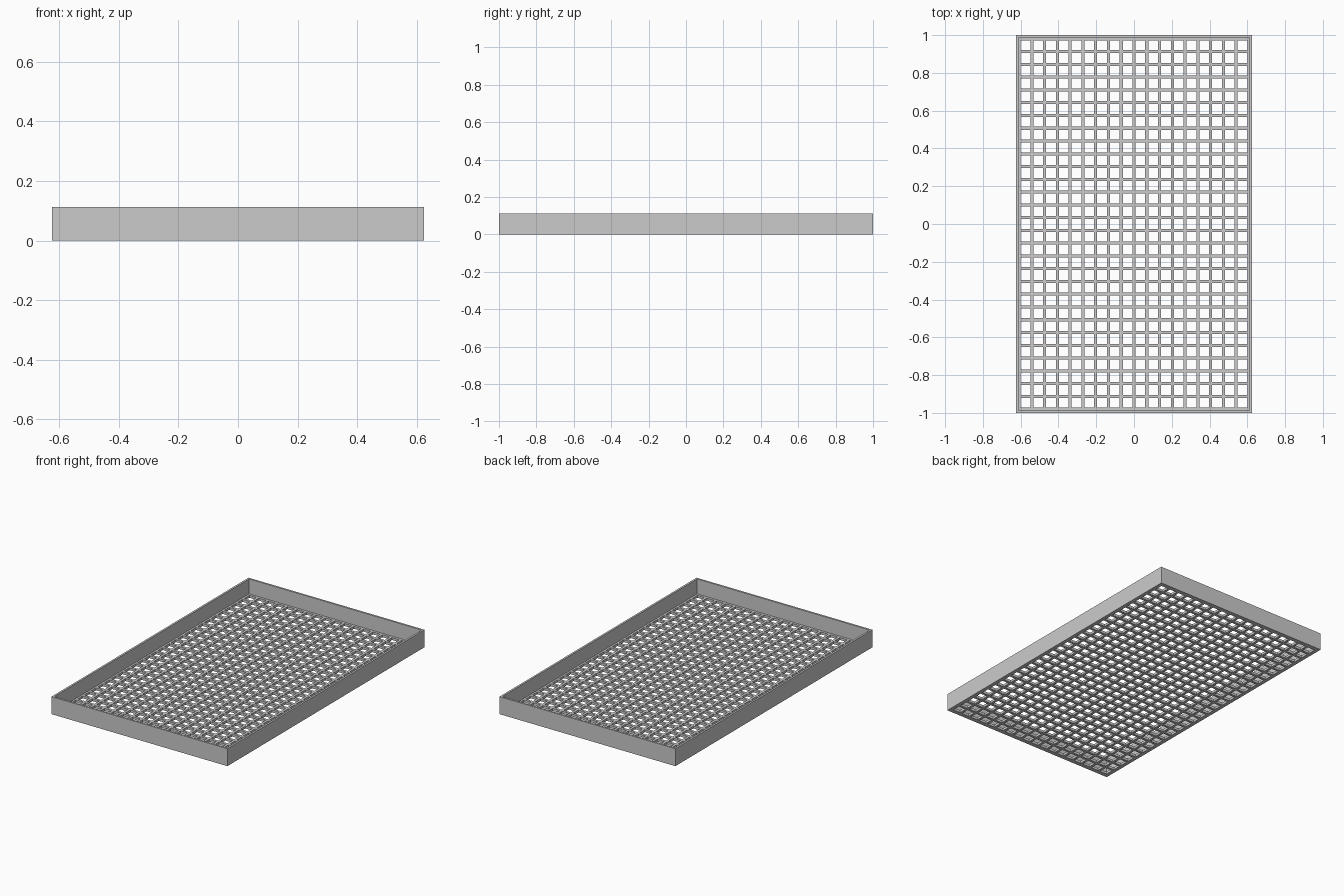
import bpy
import bmesh

cube = bpy.data.objects.get("Cube")
if cube:
    bpy.data.objects.remove(cube, do_unlink=True)

HALF_X, HALF_Y, HEIGHT = 0.625, 1.0, 0.112
WALL, FLOOR = 0.0125, 0.016
PITCH, HOLE = 0.0676, 0.0515
COLUMNS, ROWS = 18, 29

grey = bpy.data.materials.new("plain_grey")
grey.use_nodes = True
grey.diffuse_color = (0.6, 0.6, 0.6, 1)
grey.node_tree.nodes["Principled BSDF"].inputs["Base Color"].default_value = (0.6, 0.6, 0.6, 1)


def grid_lines(half, count):
    """Outer edge, inner wall edge, then both sides of every hole."""
    lines = [-half, -half + WALL]
    for i in range(count):
        centre = (i - (count - 1) / 2) * PITCH
        lines += [centre - HOLE / 2, centre + HOLE / 2]
    return lines + [half - WALL, half]


def is_hole(i, j, xs, ys):
    inside = 1 < i < len(xs) - 3 and 1 < j < len(ys) - 3
    return inside and i % 2 == 0 and j % 2 == 0


# Perforated sheet
xs, ys = grid_lines(HALF_X, COLUMNS), grid_lines(HALF_Y, ROWS)
bm = bmesh.new()
verts = [[bm.verts.new((x, y, 0)) for y in ys] for x in xs]
for i in range(len(xs) - 1):
    for j in range(len(ys) - 1):
        if not is_hole(i, j, xs, ys):
            bm.faces.new((verts[i][j], verts[i + 1][j], verts[i + 1][j + 1], verts[i][j + 1]))


def raise_faces(faces, distance, keep):
    """Extrude faces straight up and return the new top faces."""
    made = bmesh.ops.extrude_face_region(bm, geom=faces, use_keep_orig=keep)["geom"]
    for v in made:
        if isinstance(v, bmesh.types.BMVert):
            v.co.z += distance
    return [f for f in made if isinstance(f, bmesh.types.BMFace)]


# Floor thickness
top = raise_faces(bm.faces[:], FLOOR, True)

# Rim wall raised from the outer ring
ring = []
for f in top:
    c = f.calc_center_median()
    if abs(c.x) > HALF_X - WALL or abs(c.y) > HALF_Y - WALL:
        ring.append(f)
raise_faces(ring, HEIGHT - FLOOR, False)

bmesh.ops.recalc_face_normals(bm, faces=bm.faces[:])
bmesh.ops.dissolve_limit(bm, angle_limit=0.01, verts=bm.verts[:], edges=bm.edges[:])
bmesh.ops.triangulate(bm, faces=[f for f in bm.faces if len(f.verts) > 4])

mesh = bpy.data.meshes.new("perforated_tray")
bm.to_mesh(mesh)
bm.free()
mesh.materials.append(grey)
tray = bpy.data.objects.new("perforated_tray", mesh)
bpy.context.collection.objects.link(tray)
